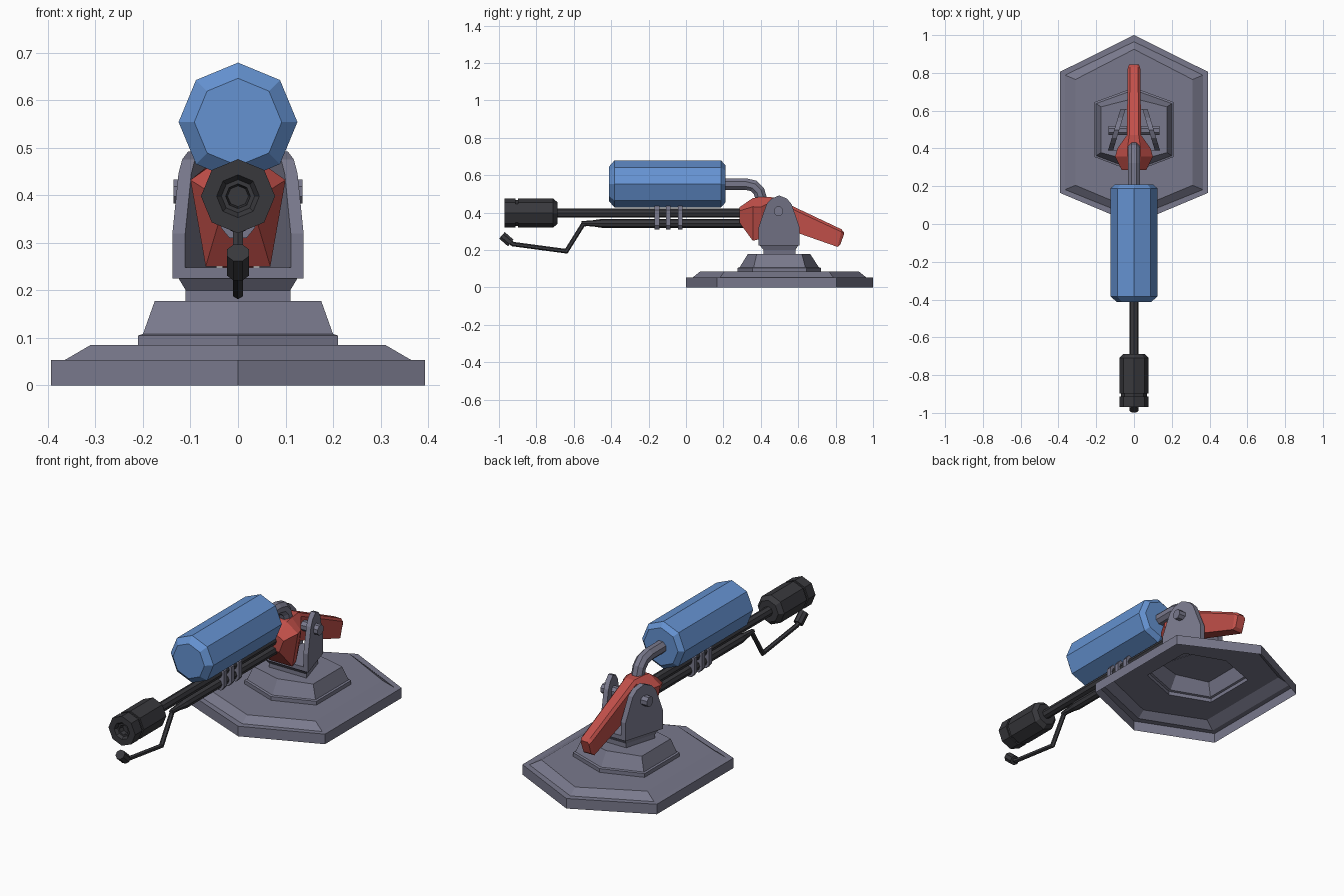
import bpy, bmesh, math
from mathutils import Vector

if "Cube" in bpy.data.objects:
    bpy.data.objects.remove(bpy.data.objects["Cube"])


def material(name, rgb):
    m = bpy.data.materials.new(name)
    m.diffuse_color = (*rgb, 1)
    m.use_nodes = True
    m.node_tree.nodes["Principled BSDF"].inputs["Base Color"].default_value = m.diffuse_color
    return m


GREY = material("blue grey metal", (0.19, 0.19, 0.262))
BLUE = material("blue tank paint", (0.13, 0.29, 0.64))
RED = material("red paint", (0.54, 0.08, 0.068))
BLACK = material("black metal", (0.04, 0.04, 0.046))


def loft(name, rings, mat, cap_start=True, cap_end=True):
    """Skin a list of equal-length point rings into one flat shaded object."""
    bm = bmesh.new()
    vs = [[bm.verts.new(p) for p in r] for r in rings]
    n = len(vs[0])
    for a, b in zip(vs, vs[1:]):
        for i in range(n):
            j = (i + 1) % n
            bm.faces.new((a[i], a[j], b[j], b[i]))
    if cap_start:
        bm.faces.new(vs[0][::-1])
    if cap_end:
        bm.faces.new(vs[-1])
    bmesh.ops.recalc_face_normals(bm, faces=bm.faces)
    me = bpy.data.meshes.new(name)
    bm.to_mesh(me)
    bm.free()
    me.materials.append(mat)
    ob = bpy.data.objects.new(name, me)
    bpy.context.collection.objects.link(ob)
    return ob


def lathe_y(name, z, profile, mat, n=8):
    """Turn a (y, radius) profile around a line along y at height z."""
    rings = []
    for y, r in profile:
        rings.append([(r * math.cos(math.pi / 2 + 2 * math.pi * i / n), y,
                       z + r * math.sin(math.pi / 2 + 2 * math.pi * i / n)) for i in range(n)])
    return loft(name, rings, mat)


def tube(name, path, r, mat, n=8):
    """Sweep a polygon along a (y, z) path on the centre plane."""
    pts = [Vector((0, y, z)) for y, z in path]
    rings = []
    for i, p in enumerate(pts):
        d0 = (p - pts[i - 1]).normalized() if i else (pts[1] - p).normalized()
        d1 = (pts[i + 1] - p).normalized() if i < len(pts) - 1 else d0
        t = (d0 + d1).normalized()
        up = Vector((0, -t.z, t.y)) / max(t.dot(d0), 0.5)   # mitred joint
        rings.append([p + Vector((r * math.cos(a), 0, 0)) + up * (r * math.sin(a))
                      for a in (2 * math.pi * (k + 0.5) / n for k in range(n))])
    return loft(name, rings, mat)


# Hexagonal base shell, open underneath
def hexagon(z, w, back, back_side, front_side, front):
    return [(0, back, z), (-w, back_side, z), (-w, front_side, z),
            (0, front, z), (w, front_side, z), (w, back_side, z)]


loft("base", [
    hexagon(0.0, 0.393, 1.0, 0.805, 0.165, 0.0),
    hexagon(0.053, 0.393, 1.0, 0.805, 0.165, 0.0),
    hexagon(0.053, 0.365, 0.965, 0.788, 0.182, 0.035),
    hexagon(0.085, 0.31, 0.925, 0.765, 0.205, 0.075),
    hexagon(0.085, 0.21, 0.722, 0.645, 0.355, 0.275),
    hexagon(0.105, 0.21, 0.722, 0.645, 0.355, 0.275),
    hexagon(0.108, 0.20, 0.71, 0.638, 0.362, 0.287),
    hexagon(0.178, 0.175, 0.665, 0.62, 0.378, 0.33),
], GREY, cap_start=False)


# Yoke: wedge-shaped neck and floor, arms closing towards the back
def wedge(z, y0, y1, w0):
    w1 = w0 - 0.3 * (y1 - y0)
    return [(-w0, y0, z), (w0, y0, z), (w1, y1, z), (-w1, y1, z)]


loft("yoke_neck", [wedge(0.176, 0.415, 0.585, 0.11), wedge(0.2, 0.415, 0.585, 0.11),
                   wedge(0.225, 0.395, 0.6, 0.125)], GREY)
loft("yoke_floor", [wedge(0.225, 0.388, 0.608, 0.138), wedge(0.248, 0.388, 0.608, 0.138)], GREY)

arm = [(0.388, 0.226), (0.608, 0.226), (0.608, 0.32), (0.565, 0.445), (0.54, 0.475),
       (0.498, 0.492), (0.456, 0.475), (0.43, 0.445), (0.388, 0.32)]
for side, label in ((-1, "left"), (1, "right")):
    outer = [(side * (0.138 - 0.3 * (y - 0.388)), y, z) for y, z in arm]
    inner = [(x - side * 0.027, y, z) for x, y, z in outer]
    loft("yoke_arm_" + label, [outer, inner], GREY)

# Pivot pin through both arms
loft("pivot_pin", [[(x, 0.495 + 0.027 * math.cos(a), 0.408 + 0.027 * math.sin(a))
                    for a in (2 * math.pi * (k + 0.5) / 8 for k in range(8))]
                   for x in (-0.136, 0.136)], GREY)


# Red body: flared receiver tapering into a slanted tail handle
def body_ring(y, wt, zt, ww, zw, wb, zb, lean=0.0):
    return [(-wt, y, zt), (wt, y, zt), (ww, y, zw), (wb, y - lean, zb), (-wb, y - lean, zb), (-ww, y, zw)]


loft("receiver_and_tail", [
    body_ring(0.287, 0.03, 0.43, 0.065, 0.41, 0.04, 0.345),
    body_ring(0.357, 0.035, 0.478, 0.1, 0.432, 0.068, 0.25),
    body_ring(0.40, 0.035, 0.485, 0.088, 0.43, 0.06, 0.26),
    body_ring(0.47, 0.025, 0.482, 0.038, 0.465, 0.036, 0.336),
    body_ring(0.83, 0.021, 0.312, 0.033, 0.298, 0.031, 0.217, 0.02),
    body_ring(0.845, 0.015, 0.295, 0.024, 0.285, 0.022, 0.23, 0.02),
], RED)

# Main barrel and muzzle with stepped bore
lathe_y("main_barrel", 0.398, [(-0.72, 0.025), (0.33, 0.025)], BLACK)
lathe_y("muzzle", 0.398, [(-0.93, 0.022), (-0.955, 0.026), (-0.955, 0.035), (-0.97, 0.045),
                          (-0.97, 0.078), (-0.912, 0.078), (-0.912, 0.07), (-0.898, 0.07),
                          (-0.898, 0.078), (-0.71, 0.078), (-0.688, 0.058)], BLACK)

# Lower gas barrel with tapered nose
lathe_y("lower_barrel", 0.343, [(-0.56, 0.011), (-0.51, 0.016), (-0.5, 0.016), (-0.45, 0.024),
                                (0.33, 0.024)], BLACK)

# Igniter wire and tip
tube("igniter_wire", [(-0.50, 0.343), (-0.55, 0.338), (-0.64, 0.194), (-0.925, 0.232), (-0.95, 0.25)],
     0.012, BLACK, 6)
tube("igniter_tip", [(-0.937, 0.238), (-0.984, 0.279)], 0.025, BLACK)

# Three clamps around both barrels
outline = [(0.018, 0.437), (0.036, 0.415), (0.036, 0.332), (0.018, 0.31)]
outline += [(-x, z) for x, z in reversed(outline)]
for i, y in enumerate((-0.155, -0.095, -0.03)):
    loft(f"barrel_clamp_{i + 1}", [[(x, yy, z) for x, z in outline]
                                   for yy in (y - 0.0125, y + 0.0125)], GREY)

# Fuel tank and curved feed pipe
lathe_y("fuel_tank", 0.554, [(-0.412, 0.092), (-0.383, 0.125), (0.188, 0.125), (0.21, 0.1)], BLUE)
tube("feed_pipe", [(0.2, 0.553), (0.32, 0.553), (0.362, 0.543), (0.39, 0.515), (0.402, 0.475),
                   (0.405, 0.40)], 0.033, GREY)
